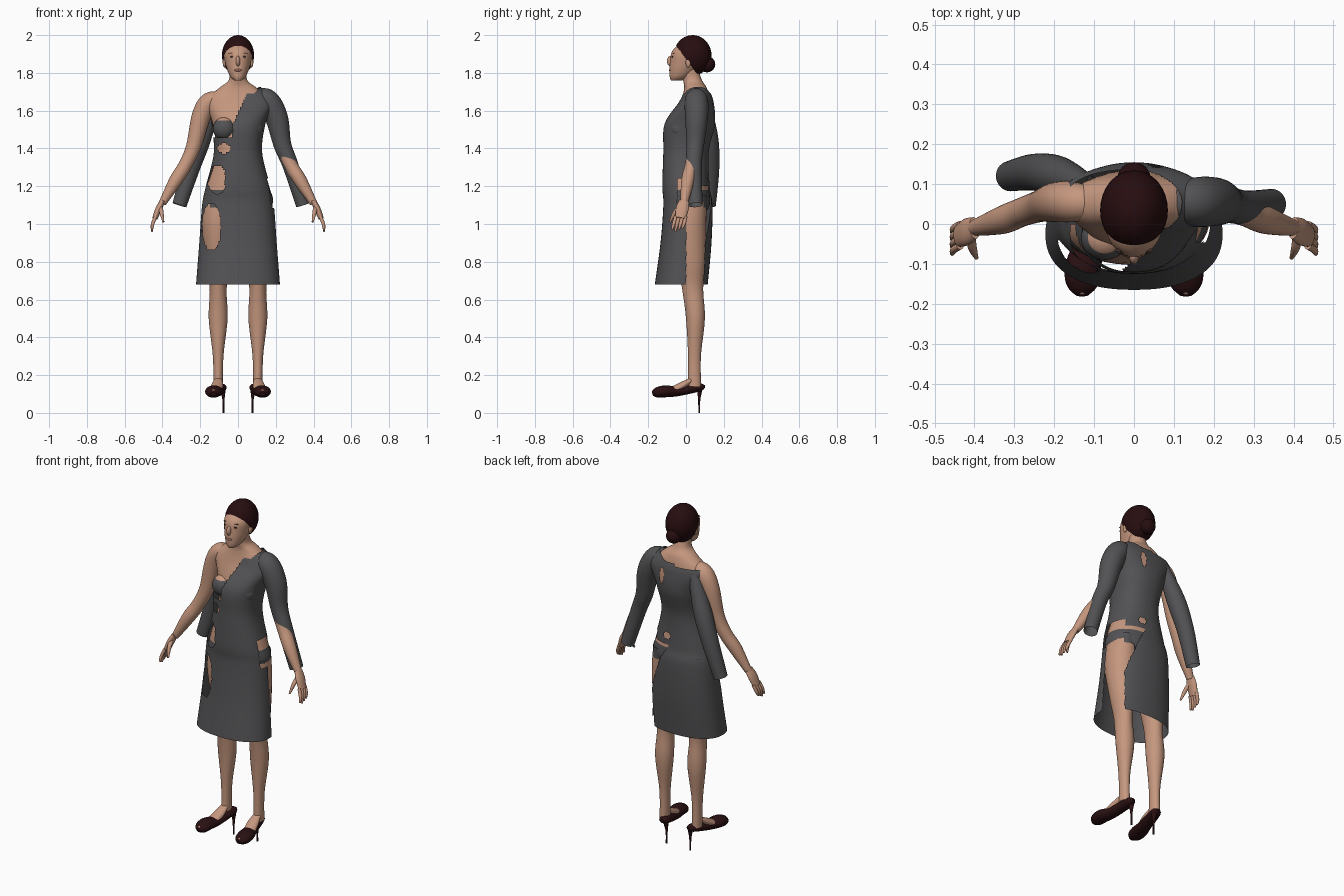
import bpy, bmesh, math
from mathutils import Vector

cube = bpy.data.objects.get("Cube")
if cube:
    bpy.data.objects.remove(cube)


def material(name, *rgb):
    mat = bpy.data.materials.new(name)
    mat.use_nodes = True
    mat.diffuse_color = (*rgb, 1)
    shader = mat.node_tree.nodes["Principled BSDF"]
    shader.inputs["Base Color"].default_value = (*rgb, 1)
    shader.inputs["Roughness"].default_value = .7
    return mat


skin = material("skin", .56, .31, .21)
cloth = material("grey_cloth", .085, .085, .09)
hair = material("dark_hair", .02, .004, .005)
leather = material("maroon_leather", .022, .005, .006)
lip_colour = material("lip_colour", .36, .15, .11)
eye_dark = material("eye_dark", .06, .035, .03)


def finish(name, bm, mats, rule=None):
    """Turn a bmesh into a smooth object, choosing materials by rule."""
    bmesh.ops.recalc_face_normals(bm, faces=bm.faces)
    for face in bm.faces:
        face.smooth = len(face.verts) < 5
        if rule:
            face.material_index = int(rule(face.calc_center_median()))
    mesh = bpy.data.meshes.new(name)
    bm.to_mesh(mesh)
    bm.free()
    for mat in mats:
        mesh.materials.append(mat)
    bpy.context.collection.objects.link(bpy.data.objects.new(name, mesh))


def spline(stations, steps):
    """Interpolate smoothly through stations."""
    result = []
    last = len(stations) - 1
    for i in range(last):
        near = [stations[min(max(j, 0), last)] for j in range(i - 1, i + 3)]
        for k in range(steps):
            t = k / steps
            result.append([
                q + t / 2 * (r - p + t * (2 * p - 5 * q + 4 * r - s + t * (3 * (q - r) + s - p)))
                for p, q, r, s in zip(*near)])
    return result + [list(stations[-1])]


def loft(name, rings, mats, rule=None, cut=None, caps=True):
    """Join rings, each given as centre, two half-axis vectors and squareness."""
    bm = bmesh.new()
    loops = []
    count = 160 if cut else 32
    for centre, across, along, square in rings:
        loop = []
        for k in range(count):
            angle = math.tau * k / count
            a, b = (math.copysign(abs(w) ** (2 / square), w)
                    for w in (math.cos(angle), math.sin(angle)))
            loop.append(bm.verts.new(centre + across * a + along * b))
        loops.append(loop)
    for low, high in zip(loops, loops[1:]):
        for k in range(count):
            bm.faces.new((low[k - 1], low[k], high[k], high[k - 1]))
    if caps:
        bm.faces.new(loops[0])
        bm.faces.new(loops[-1])
    if cut:
        gone = [face for face in bm.faces if cut(face.calc_center_median())]
        bmesh.ops.delete(bm, geom=gone, context="FACES")
    finish(name, bm, mats, rule)


def level(name, rows, mats, x=0, steps=6, square=2, **options):
    """Level ovals: each row is height, y centre, half width, half depth."""
    rings = [(Vector((x, y, z)), Vector((width, 0, 0)), Vector((0, depth, 0)), square)
             for z, y, width, depth in spline(rows, steps)]
    loft(name, rings, mats, **options)


def tube(name, rows, mat, sign=1, ratio=1, axis="Y", **options):
    """Tube along a path: each row is x, y, z and radius."""
    path = spline(rows, 6)
    points = [Vector((sign * x, y, z)) for x, y, z, radius in path]
    reference = Vector([axis == letter for letter in "XYZ"])
    rings = []
    for i, point in enumerate(points):
        tangent = points[min(i + 1, len(points) - 1)] - points[max(i - 1, 0)]
        across = tangent.cross(reference).normalized()
        along = across.cross(tangent).normalized()
        radius = path[i][-1]
        rings.append((point, across * radius, along * radius * ratio, 2))
    loft(name, rings, [mat], **options)


def ball(name, location, size, mats, rule=None, plane=None):
    bm = bmesh.new()
    bmesh.ops.create_uvsphere(bm, u_segments=32, v_segments=20, radius=1)
    bmesh.ops.scale(bm, vec=size, verts=bm.verts)
    bmesh.ops.translate(bm, vec=location, verts=bm.verts)
    if plane:
        bmesh.ops.bisect_plane(bm, geom=bm.verts[:] + bm.edges[:] + bm.faces[:],
                               plane_co=plane[0], plane_no=plane[1], clear_inner=True)
    finish(name, bm, mats, rule)


# Torso and neck, with briefs coloured by height
level("torso", [
    (1.82, .02, .045, .045), (1.76, .035, .05, .05), (1.72, .05, .1, .06),
    (1.65, .05, .17, .075), (1.53, .035, .135, .1), (1.37, .01, .115, .095),
    (1.2, .01, .165, .11), (1.1, .015, .18, .11), (1.02, .02, .06, .05)],
    [skin, cloth], square=2.2, rule=lambda c: c.z < 1.18)

# Head, face and hair
level("head", [
    (1.76, -.05, .02, .03), (1.785, -.03, .044, .057), (1.85, 0, .067, .085),
    (1.92, .02, .072, .09), (1.98, .035, .02, .03)], [skin])
ball("nose", (0, -.08, 1.862), (.012, .021, .028), [skin])
ball("lips", (0, -.083, 1.814), (.019, .008, .007), [lip_colour])
ball("hair_cap", (0, .035, 1.893), (.085, .1, .107), [hair],
     plane=((0, -.05, 1.94), (0, .8, .6)))
ball("hair_bun", (0, .112, 1.845), (.042, .043, .042), [hair])

for sign, side in ((1, "left_"), (-1, "right_")):
    # Eyes, brows and ears
    ball(side + "eye", (sign * .03, -.071, 1.885), (.012, .005, .005), [eye_dark])
    ball(side + "eyebrow", (sign * .032, -.066, 1.904), (.017, .005, .002), [eye_dark])
    ball(side + "ear", (sign * .072, .012, 1.855), (.009, .014, .026), [skin])

    # Breast with the bra cup coloured by height
    ball(side + "breast", (sign * .073, -.035, 1.505), (.06, .055, .06), [skin, cloth],
         rule=lambda c: c.z < 1.55)

    # Arm and hand
    tube(side + "arm", [
        (.08, .05, 1.66, .035), (.15, .055, 1.648, .05), (.195, .055, 1.57, .05),
        (.235, .045, 1.41, .04), (.28, .03, 1.31, .036), (.33, .01, 1.23, .035),
        (.4, -.01, 1.11, .02)], skin, sign)
    tube(side + "palm", [
        (.4, -.01, 1.12, .014), (.42, -.02, 1.08, .017), (.44, -.03, 1.03, .014)],
        skin, sign, ratio=2)
    for i, finger in enumerate(("index", "middle", "ring", "little")):
        y = -.055 + .018 * i
        tip = .96 + .008 * abs(i - 1)
        tube(side + finger + "_finger", [
            (.436, y, 1.04, .009), (.452, y - .01, 1, .009), (.456, y - .02, tip, .005)],
            skin, sign)
    tube(side + "thumb", [
        (.41, -.03, 1.09, .012), (.405, -.06, 1.06, .011), (.395, -.085, 1.01, .005)],
        skin, sign)

    # Leg and foot
    level(side + "leg", [
        (1.15, .02, .07, .09), (1, .015, .085, .092), (.8, .03, .068, .075),
        (.66, .035, .045, .056), (.5, .05, .05, .05), (.3, .045, .028, .034),
        (.14, .045, .025, .035)], [skin, cloth], x=sign * .105,
        rule=lambda c: c.z > 1.04 + .4 * abs(c.x))
    tube(side + "foot", [
        (.103, .05, .19, .015), (.11, -.02, .145, .032), (.125, -.1, .108, .03),
        (.13, -.16, .1, .02)], skin, sign, ratio=.6, axis="Z")

    # Open-toed shoe with a thin heel
    tube(side + "shoe", [
        (.085, .1, .14, .01), (.09, .07, .135, .03), (.11, -.04, .115, .037),
        (.128, -.11, .114, .045), (.13, -.155, .107, .038), (.13, -.178, .1, .016)],
        leather, sign, ratio=.7, axis="Z")
    tube(side + "shoe_heel", [
        (.08, .073, .13, .016), (.077, .07, .07, .006), (.077, .07, 0, .005)], leather, sign)
    ball(side + "toes", (sign * .13, -.165, .117), (.014, .012, .009), [skin])


def oval(a, b, centre_a, centre_b, radius_a, radius_b):
    return math.hypot((a - centre_a) / radius_a, (b - centre_b) / radius_b) < 1


def opening(centre):
    """Where the dress sheet is missing."""
    x, y, z = centre
    neckline = z > 1.69 and oval(x, y, 0, .05, .12, .085)
    bare_chest = z > 1.455 and y < .07 and x < -.03 + max(0, z - 1.52) * .45
    bare_shoulder = z > 1.68 and x < -.02
    thigh_patch = y < 0 and oval(x, z, -.14, .985, .05, .125)
    hip_patch = y < 0 and x < -.07 and oval(x, z, -.11, 1.235, .05, .075)
    waist_patch = y < 0 and oval(x, z, -.075, 1.4, .035, .025)
    back_patch = y > 0 and oval(x, z, .055, 1.61, .016, .045)
    low_back_patch = y > 0 and oval(x, z, .04, 1.25, .022, .022)
    side_slit = z < 1.2 and 0 < y < x - .05 + max(0, z - .9) * .5
    side_patch = x > .1 and 1.08 < z < 1.24 and -.045 < y < .085
    return any((neckline, bare_chest, bare_shoulder, thigh_patch, hip_patch, waist_patch,
                back_patch, low_back_patch, side_slit, side_patch))


# Dress with one bare shoulder, worn patches and an open side
level("dress", [
    (1.725, .055, .12, .06), (1.65, .055, .185, .09), (1.53, .02, .145, .133),
    (1.38, 0, .128, .12), (1.2, 0, .17, .125), (1.1, .01, .19, .13),
    (.9, 0, .205, .135), (.68, -.025, .222, .14)],
    [cloth], steps=20, square=2.3, cut=opening, caps=False)

# Worn sleeve on the left arm, empty sleeve hanging behind the right arm
tube("left_sleeve", [
    (.1, .055, 1.67, .045), (.155, .055, 1.652, .062), (.205, .056, 1.56, .06),
    (.235, .049, 1.42, .047), (.278, .042, 1.31, .042), (.345, .05, 1.1, .038)],
    cloth, caps=False)
tube("right_sleeve", [
    (.12, .095, 1.65, .03), (.19, .12, 1.46, .05), (.25, .13, 1.29, .046),
    (.31, .12, 1.1, .038)], cloth, sign=-1, caps=False)
